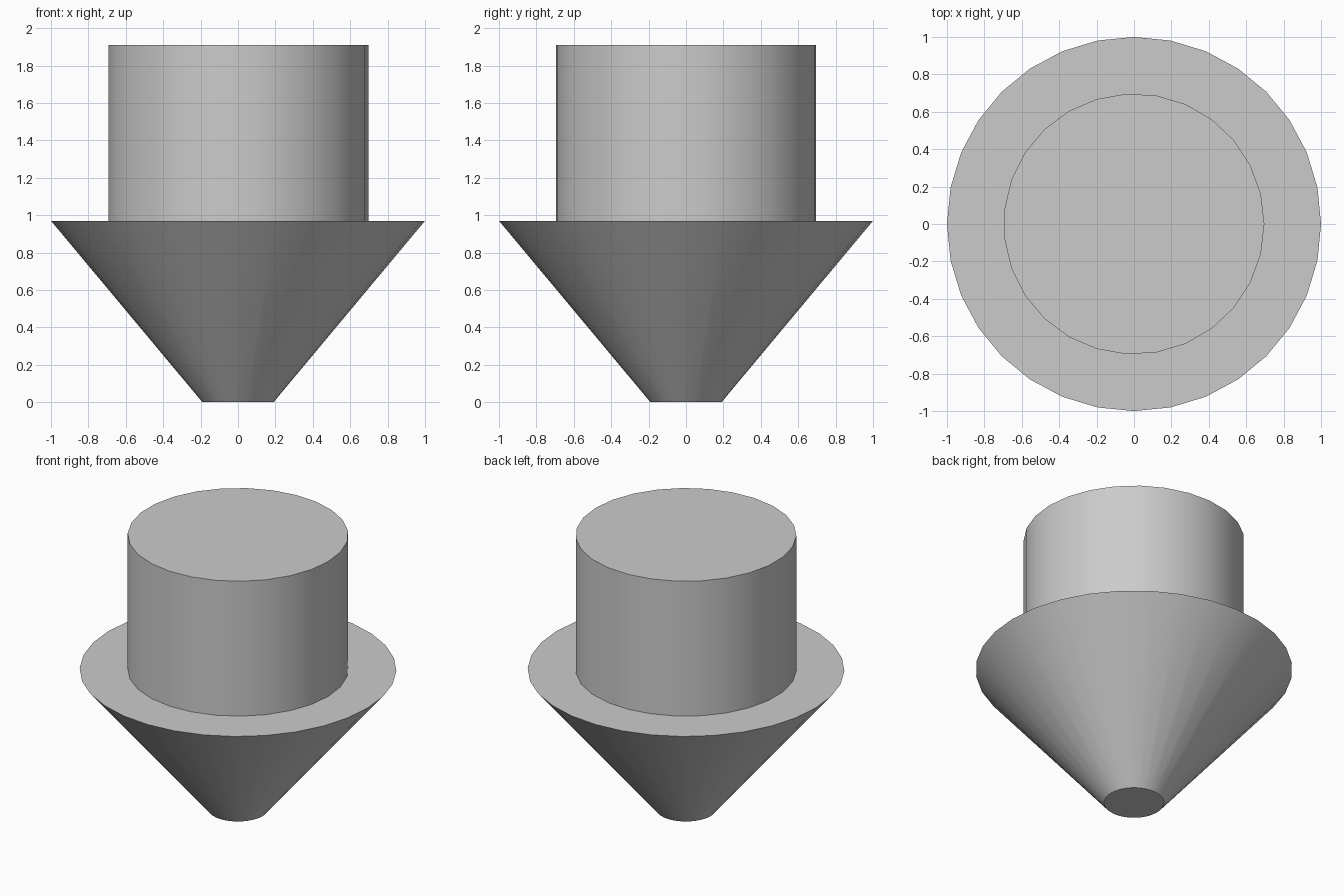
import bpy
import math

cube = bpy.data.objects.get("Cube")
if cube:
    bpy.data.objects.remove(cube, do_unlink=True)

grey = bpy.data.materials.new("plain_grey")
grey.use_nodes = True
colour = (0.6, 0.6, 0.6, 1.0)
grey.diffuse_color = colour
grey.node_tree.nodes["Principled BSDF"].inputs["Base Color"].default_value = colour


def frustum(name, sides, r_bottom, r_top, z_bottom, z_top):
    """Closed round part with its first corner on +x."""
    bpy.ops.mesh.primitive_cone_add(
        vertices=sides, radius1=r_bottom, radius2=r_top,
        depth=z_top - z_bottom, location=(0, 0, (z_bottom + z_top) / 2))
    part = bpy.context.object
    part.name = name
    # Turn the primitive so that a corner lies exactly on +x
    corner = part.data.vertices[0].co
    part.rotation_euler.z = -math.atan2(corner.y, corner.x)
    bpy.ops.object.transform_apply(location=False, rotation=True, scale=False)
    part.data.materials.append(grey)
    bpy.ops.object.shade_smooth_by_angle(angle=math.radians(30))
    return part


# Tapered lower body with a blunt tip
frustum("tapered_base", 32, 0.19, 1.0, 0.0, 0.97)

# Upright drum on top
frustum("upper_cylinder", 27, 0.697, 0.697, 0.97, 1.91)
